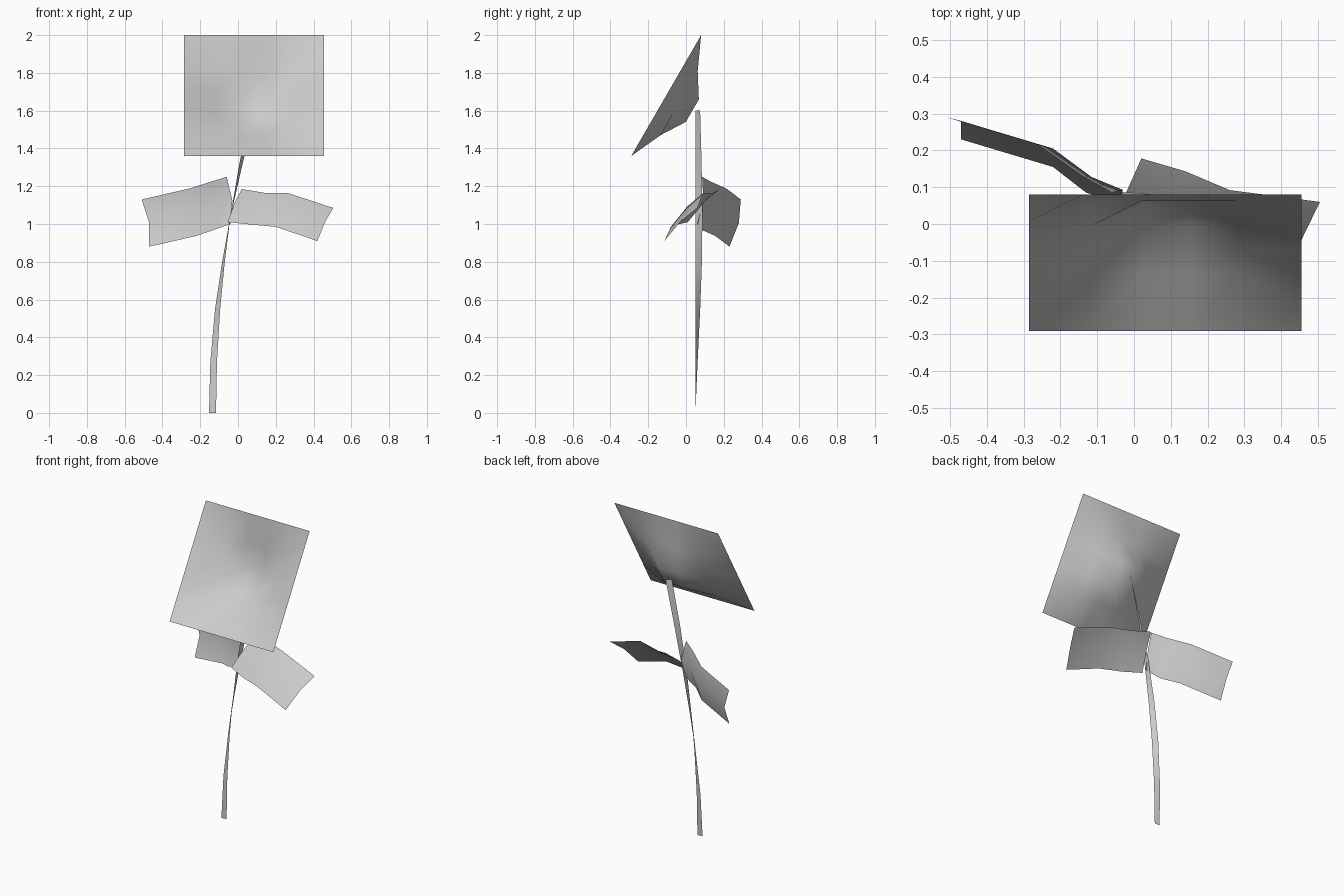
import bpy
from math import radians, sin, cos
from mathutils import Vector

cube = bpy.data.objects.get("Cube")
if cube:
    bpy.data.objects.remove(cube, do_unlink=True)

grey = bpy.data.materials.new("light grey")
grey.use_nodes = True
colour = (0.6, 0.6, 0.6, 1)
grey.diffuse_color = colour
grey.node_tree.nodes["Principled BSDF"].inputs["Base Color"].default_value = colour


def sheet(name, rows):
    """Smooth sheet through rows of points, listed bottom to top, left to right."""
    width = len(rows[0])
    points = [tuple(p) for row in rows for p in row]
    faces = []
    for r in range(len(rows) - 1):
        for c in range(width - 1):
            a = r * width + c
            faces.append((a, a + 1, a + width + 1, a + width))
    mesh = bpy.data.meshes.new(name)
    mesh.from_pydata(points, [], faces)
    mesh.materials.append(grey)
    for face in mesh.polygons:
        face.use_smooth = True
    obj = bpy.data.objects.new(name, mesh)
    bpy.context.collection.objects.link(obj)
    return obj


def leaf(name, lower, upper, bulge):
    """Leaf between two edges, with a raised middle row."""
    lower = [Vector(p) for p in lower]
    upper = [Vector(p) for p in upper]
    middle = [(a + b) / 2 + Vector(bulge) for a, b in zip(lower, upper)]
    return sheet(name, [lower, middle, upper])


# Flower head: tilted square sheet whose rings sink back into a cup
centre = Vector((0.085, -0.105, 1.68))
across = Vector((0.74, 0, 0))
up = Vector((0, 0.37, 0.64))
back = Vector((0, 0.866, -0.5))
ring_depth = (0, 0.08, 0.16)
ring_scale = (1, 0.88, 0.93)
steps = 5
head_rows = []
for r in range(steps + 1):
    row = []
    for c in range(steps + 1):
        ring = min(r, c, steps - r, steps - c)
        u = (c / steps - 0.5) * ring_scale[ring]
        v = (r / steps - 0.5) * ring_scale[ring]
        row.append(centre + across * u + up * v + back * ring_depth[ring])
    head_rows.append(row)
sheet("flower_head", head_rows)

# Stem: bowed ribbon that twists as it rises (height, x, twist in degrees)
stem_path = [(0, -0.135, 0), (0.27, -0.129, 18), (0.55, -0.108, 43),
             (0.8, -0.077, 68), (1.05, -0.038, 92), (1.32, 0.016, 118),
             (1.6, 0.08, 138)]
half = 0.0185
stem_rows = []
for z, x, twist in stem_path:
    side = Vector((cos(radians(twist)), -sin(radians(twist)), 0)) * half
    mid = Vector((x, 0.05 - side.y, z))
    stem_rows.append([mid - side, mid + side])
sheet("stem", stem_rows)

# Leaves: one sweeps back on the right, one leans forward on the left
leaf("right_leaf",
     [(-0.47, 0.23, 0.88), (-0.22, 0.155, 0.937), (-0.13, 0.085, 0.968), (-0.04, 0.06, 1.0)],
     [(-0.51, 0.29, 1.13), (-0.26, 0.215, 1.187), (-0.14, 0.13, 1.225), (-0.06, 0.085, 1.25)],
     (0.02, 0.02, 0))
leaf("left_leaf",
     [(-0.055, 0.01, 1.01), (0.06, -0.04, 0.998), (0.2, -0.08, 0.985), (0.42, -0.115, 0.91)],
     [(0.02, 0.178, 1.185), (0.14, 0.143, 1.165), (0.26, 0.092, 1.165), (0.505, 0.06, 1.085)],
     (0, 0, 0.017))
